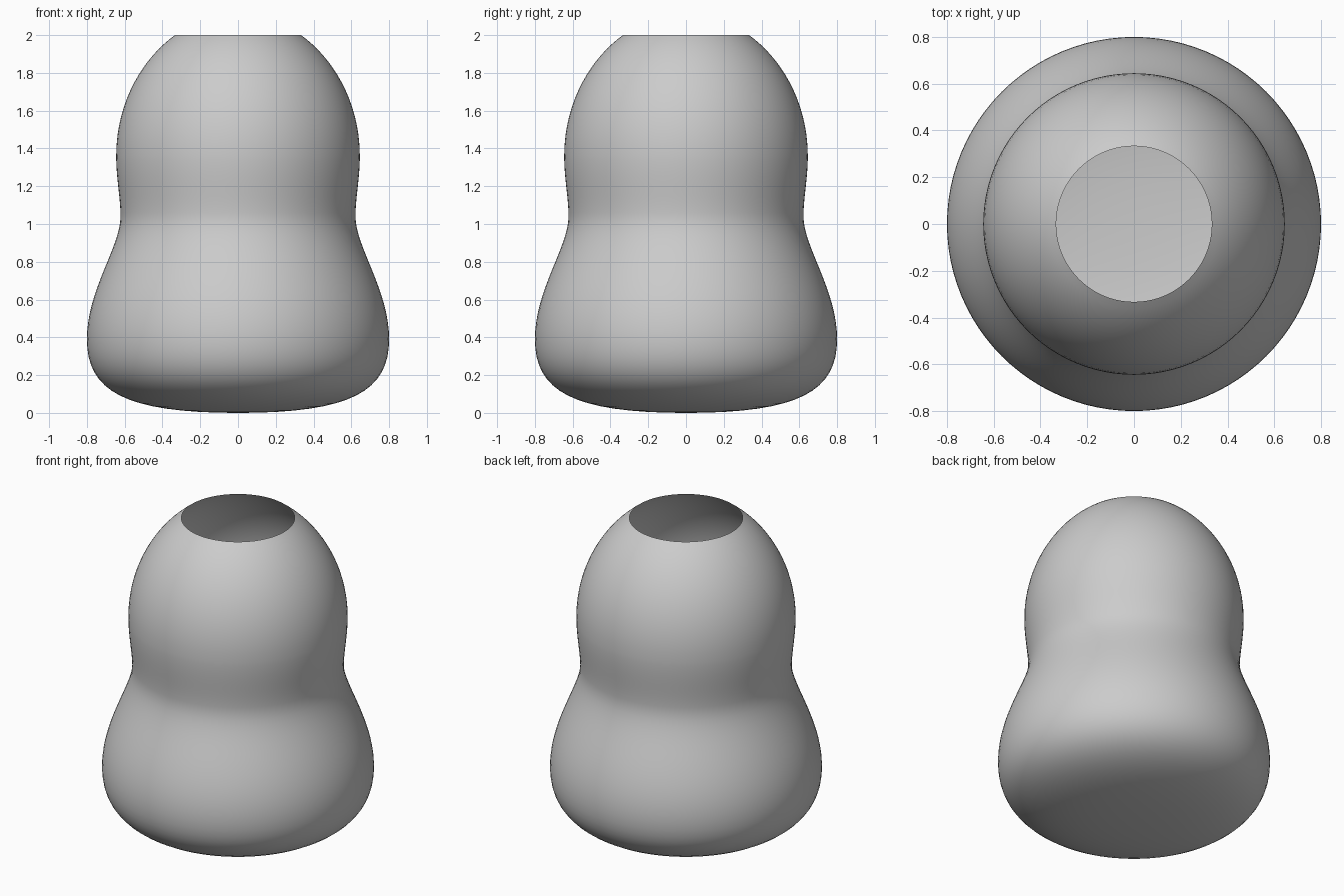
import bpy
import bmesh
import math
from mathutils import Vector
from mathutils.geometry import interpolate_bezier

cube = bpy.data.objects.get("Cube")
if cube:
    bpy.data.objects.remove(cube, do_unlink=True)

SEGMENTS = 96

# Plain grey material
grey = bpy.data.materials.new("plain_grey")
grey.use_nodes = True
color = (0.6, 0.6, 0.6, 1)
grey.diffuse_color = color
grey.node_tree.nodes["Principled BSDF"].inputs["Base Color"].default_value = color

# Profile: knots (radius, height) joined by Bezier handles
curves = [
    ((0, 0), (0.6, 0), (0.8, 0.115), (0.8, 0.39)),                  # rounded base
    ((0.8, 0.39), (0.8, 0.65), (0.622, 0.88), (0.622, 1.04)),       # belly to waist
    ((0.622, 1.04), (0.622, 1.14), (0.645, 1.24), (0.645, 1.36)),   # waist to shoulder
    ((0.645, 1.36), (0.645, 1.66), (0.49, 1.89), (0.333, 2)),       # dome to open rim
]
profile = [Vector((0, 0, 0))]
for points in curves:
    a, ha, hb, b = (Vector((r, 0, z)) for r, z in points)
    profile += interpolate_bezier(a, ha, hb, b, 17)[1:]

# Open, thin-walled vessel spun around the vertical axis
bm = bmesh.new()
verts = [bm.verts.new(p) for p in profile]
edges = [bm.edges.new(pair) for pair in zip(verts, verts[1:])]
bmesh.ops.spin(bm, geom=verts + edges, cent=(0, 0, 0), axis=(0, 0, 1),
               angle=math.tau, steps=SEGMENTS, use_merge=False)
bmesh.ops.remove_doubles(bm, verts=bm.verts, dist=0.0001)
bmesh.ops.recalc_face_normals(bm, faces=bm.faces)

# Point the shell's faces outward
lowest = min(bm.faces, key=lambda f: f.calc_center_median().z)
if lowest.normal.z > 0:
    bmesh.ops.reverse_faces(bm, faces=bm.faces)
for face in bm.faces:
    face.smooth = True

mesh = bpy.data.meshes.new("vessel_shell")
bm.to_mesh(mesh)
bm.free()
mesh.materials.append(grey)
vessel = bpy.data.objects.new("vessel_shell", mesh)
bpy.context.collection.objects.link(vessel)
